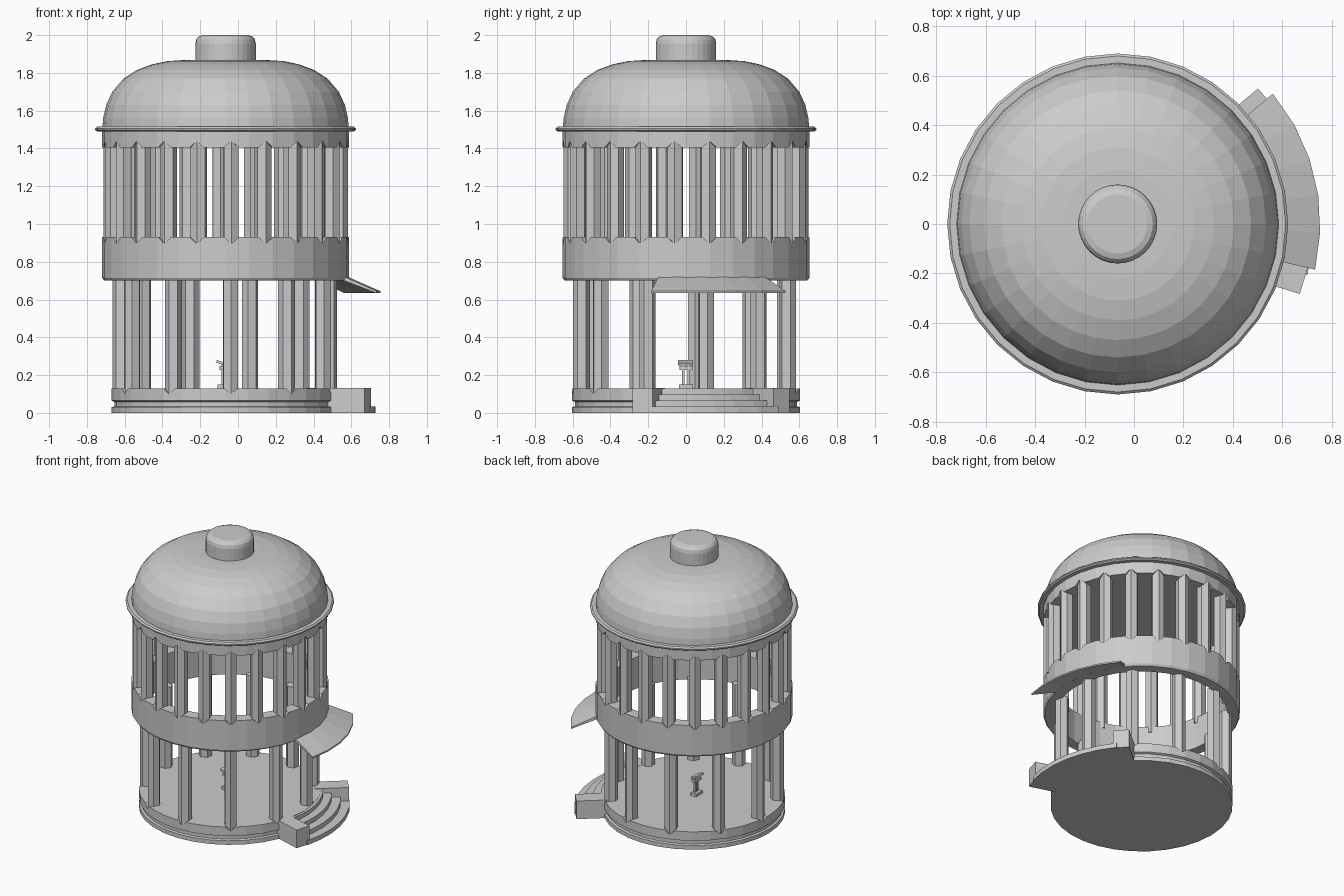
import bpy, bmesh, math
from mathutils import Matrix, Vector

if "Cube" in bpy.data.objects:
    bpy.data.objects.remove(bpy.data.objects["Cube"])

CX = -0.066           # axis of the rotunda
SEG = 32
stone = bpy.data.materials.new("grey stone")
stone.diffuse_color = (0.6, 0.6, 0.6, 1)
stone.use_nodes = True
stone.node_tree.nodes["Principled BSDF"].inputs["Base Color"].default_value = stone.diffuse_color


def finish(name, bm):
    bmesh.ops.remove_doubles(bm, verts=bm.verts, dist=0.0004)
    bmesh.ops.recalc_face_normals(bm, faces=bm.faces)
    me = bpy.data.meshes.new(name)
    bm.to_mesh(me)
    bm.free()
    me.materials.append(stone)
    ob = bpy.data.objects.new(name, me)
    ob.location.x = CX
    bpy.context.collection.objects.link(ob)
    return ob


def lathe(name, prof, a0=0, a1=360, seg=SEG):
    """Sweep a closed (radius, z) outline around the axis, capped when partial."""
    bm = bmesh.new()
    full = a1 - a0 >= 360
    rings = []
    for i in range(seg if full else seg + 1):
        a = math.radians(a0 + (a1 - a0) * i / seg)
        rings.append([bm.verts.new((r * math.cos(a), r * math.sin(a), z)) for r, z in prof])
    n = len(prof)
    for i in range(seg):
        A, B = rings[i], rings[(i + 1) % len(rings)]
        for j in range(n):
            k = (j + 1) % n
            if prof[j][0] == 0 and prof[k][0] == 0:
                continue
            bm.faces.new((A[j], B[j], B[k], A[k]))
    if not full:
        bm.faces.new(rings[0])
        bm.faces.new(rings[-1])
    return finish(name, bm)


def cone_ring(name, count, phase, radius, sides, r1, r2, z0, z1):
    """Ring of upright prisms or cones, one corner pointing outward."""
    bm = bmesh.new()
    for i in range(count):
        a = math.radians(phase + 360 * i / count)
        m = (Matrix.Rotation(a, 4, 'Z') @ Matrix.Translation((radius, 0, (z0 + z1) / 2)))
        r = bmesh.ops.create_cone(bm, cap_ends=True, segments=sides, radius1=r1, radius2=r2,
                                  depth=z1 - z0)
        ang = max(r['verts'], key=lambda v: v.co.x * 1000 + v.co.y).co
        turn = Matrix.Rotation(-math.atan2(ang.y, ang.x), 4, 'Z')
        bmesh.ops.transform(bm, matrix=m @ turn, verts=r['verts'])
    return finish(name, bm)


def notch(ob, cutter):
    """Cut pointed notches where the columns meet a ring."""
    mod = ob.modifiers.new("notches", 'BOOLEAN')
    mod.operation = 'DIFFERENCE'
    mod.solver = 'EXACT'
    mod.object = cutter
    cutter.hide_render = True
    bpy.context.view_layer.update()
    bpy.context.view_layer.objects.active = ob
    bpy.ops.object.modifier_apply(modifier=mod.name)
    bpy.data.objects.remove(cutter)


def box(name, size, loc, rot=None):
    bm = bmesh.new()
    bmesh.ops.create_cube(bm, size=1, matrix=(rot or Matrix()) @ Matrix.Translation(loc)
                          @ Matrix.Diagonal((*size, 1)))
    return finish(name, bm)


# round base with a grooved edge
base = lathe("base", [(0, 0), (0.603, 0), (0.603, 0.03), (0.588, 0.035), (0.588, 0.058),
                      (0.603, 0.065), (0.603, 0.13), (0, 0.13)])
LOW, LOWPH = 11, 11.0
notch(base, cone_ring("cutter", LOW, LOWPH, 0.60, 6, 0, 0.055, 0.10, 0.14))
cone_ring("lower_columns", LOW, LOWPH, 0.555, 6, 0.045, 0.045, 0.10, 0.72)

# middle band
UP, UPPH = 22, 11.0
band = lathe("middle_band", [(0.57, 0.70), (0.643, 0.70), (0.653, 0.715), (0.653, 0.93), (0.57, 0.93)])
notch(band, cone_ring("cutter", UP, UPPH, 0.648, 6, 0, 0.055, 0.895, 0.938))
cone_ring("upper_columns", UP, UPPH, 0.605, 6, 0.045, 0.045, 0.89, 1.45)

# top band under the dome, closed by a ceiling
top = lathe("top_band", [(0, 1.405), (0.653, 1.405), (0.653, 1.50), (0, 1.50)])
notch(top, cone_ring("cutter", UP, UPPH, 0.648, 6, 0.055, 0, 1.397, 1.44))

# rim, dome and cap
lathe("rim", [(0.60, 1.49), (0.68, 1.49), (0.69, 1.498), (0.69, 1.506), (0.68, 1.515), (0.60, 1.515)])
lathe("dome", [(0, 1.50), (0.653, 1.50), (0.648, 1.56), (0.632, 1.63), (0.60, 1.70), (0.54, 1.77),
               (0.47, 1.815), (0.39, 1.845), (0.31, 1.862), (0.22, 1.868), (0, 1.868)])
lathe("cap", [(0, 1.85), (0.16, 1.85), (0.16, 1.955), (0.155, 1.978), (0.142, 1.993),
              (0.12, 2.0), (0, 2.0)])

# entrance steps between two cheek blocks
A0, A1 = -17, 40
lathe("steps", [(0.57, 0), (0.795, 0), (0.795, 0.033), (0.735, 0.033), (0.735, 0.065),
                (0.675, 0.065), (0.675, 0.098), (0.62, 0.098), (0.62, 0.128), (0.57, 0.128)],
      A0 + 2, A1 - 2, 6)
for side, a in (("left", A0), ("right", A1)):
    box(side + "_cheek_block", (0.225, 0.11, 0.132), (0.675, 0, 0.066),
        Matrix.Rotation(math.radians(a), 4, 'Z'))

# sloping awning above the entrance
lathe("awning", [(0.63, 0.728), (0.82, 0.645), (0.82, 0.634), (0.63, 0.705)], -13, 40, 5)

# small reading stand in the middle
box("stand_foot", (0.045, 0.075, 0.02), (-0.02, 0, 0.14))
for y in (-0.014, 0.014):
    box("stand_post", (0.014, 0.014, 0.12), (-0.015, y, 0.20))
box("stand_head", (0.03, 0.07, 0.02), (-0.018, 0, 0.237))
box("stand_desk", (0.05, 0.08, 0.014), (0, 0, 0),
    Matrix.Translation((-0.024, -0.003, 0.265)) @ Matrix.Rotation(math.radians(20), 4, 'Y'))
